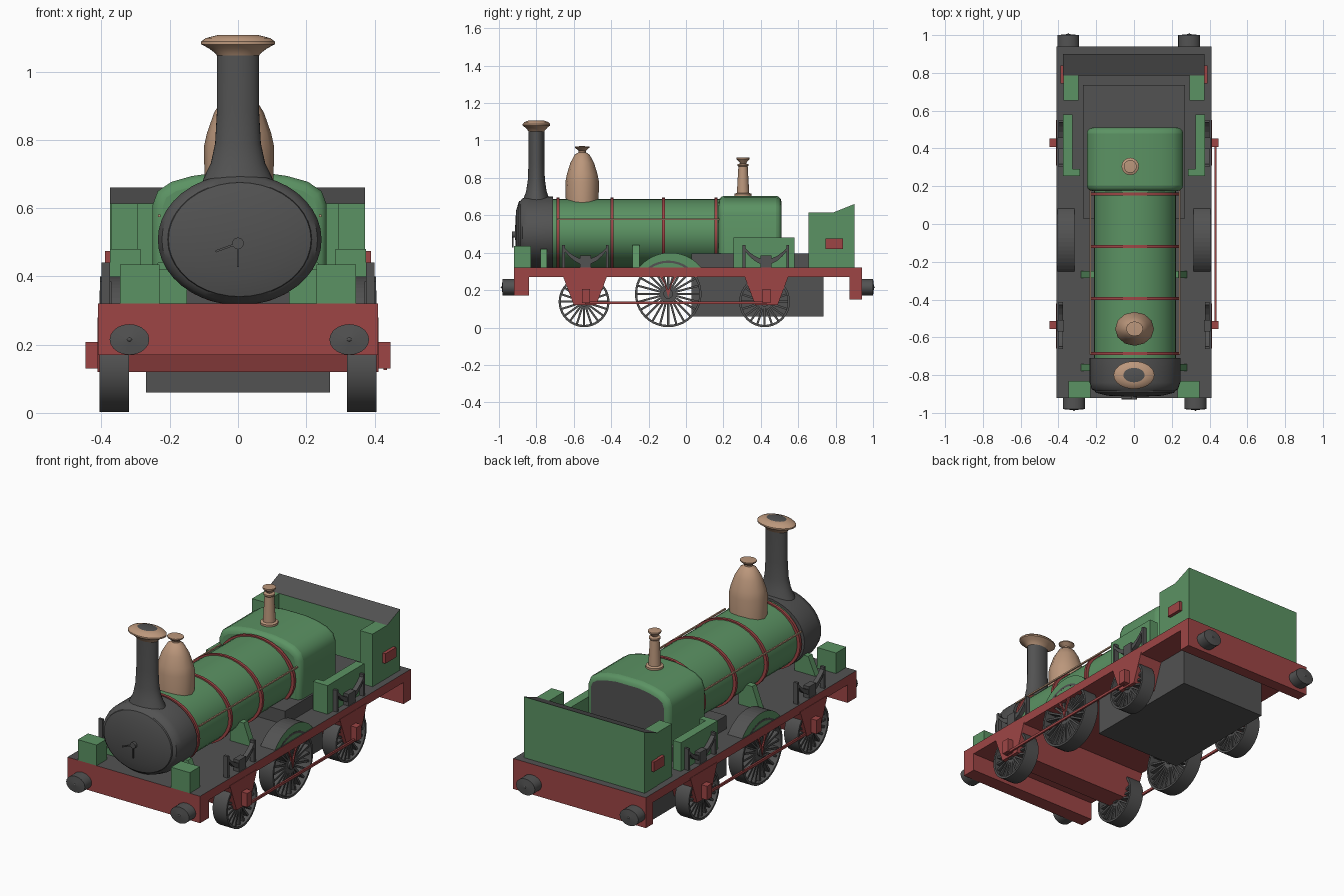
import bpy, bmesh, math
from mathutils import Matrix, Vector

if "Cube" in bpy.data.objects:
    bpy.data.objects.remove(bpy.data.objects["Cube"])


def material(name, rgb):
    m = bpy.data.materials.new(name)
    m.use_nodes = True
    m.diffuse_color = (*rgb, 1)
    m.node_tree.nodes["Principled BSDF"].inputs["Base Color"].default_value = (*rgb, 1)
    return m


GREEN = material("green paint", (0.105, 0.29, 0.125))
RED = material("red paint", (0.34, 0.06, 0.06))
GREY = material("dark grey iron", (0.085, 0.085, 0.085))
BRASS = material("pale copper", (0.5, 0.31, 0.2))


def finish(bm, name, *mats, rule=None, smooth=False):
    """Turn a bmesh into an object; rule(face) gives the material index."""
    bmesh.ops.recalc_face_normals(bm, faces=bm.faces)
    bm.normal_update()
    if rule:
        for f in bm.faces:
            f.material_index = rule(f)
    mesh = bpy.data.meshes.new(name)
    bm.to_mesh(mesh)
    bm.free()
    for m in mats:
        mesh.materials.append(m)
    ob = bpy.data.objects.new(name, mesh)
    bpy.context.scene.collection.objects.link(ob)
    if smooth:
        bpy.ops.object.select_all(action="DESELECT")
        bpy.context.view_layer.objects.active = ob
        ob.select_set(True)
        bpy.ops.object.shade_smooth_by_angle(angle=math.radians(40))
    return ob


def add_box(bm, x, y, z, turn=Matrix()):
    size = Matrix.Diagonal((x[1] - x[0], y[1] - y[0], z[1] - z[0], 1))
    mid = Matrix.Translation((sum(x) / 2, sum(y) / 2, sum(z) / 2))
    bmesh.ops.create_cube(bm, size=1, matrix=turn @ mid @ size)


def box(name, mat, x, y, z, **kw):
    bm = bmesh.new()
    add_box(bm, x, y, z)
    return finish(bm, name, *(mat if isinstance(mat, tuple) else (mat,)), **kw)


def prism(name, mats, points, span, axis="x", **kw):
    """Extrude an outline in (y, z) along x, or in (x, z) along y."""
    bm = bmesh.new()
    place = (lambda a, b, s: (s, a, b)) if axis == "x" else (lambda a, b, s: (a, s, b))
    face = bm.faces.new([bm.verts.new(place(a, b, span[0])) for a, b in points])
    out = bmesh.ops.extrude_face_region(bm, geom=[face])["geom"]
    shift = Vector(place(0, 0, span[1] - span[0]))
    bmesh.ops.translate(bm, vec=shift, verts=[v for v in out if isinstance(v, bmesh.types.BMVert)])
    return finish(bm, name, *mats, **kw)


def add_lathe(bm, profile, steps, matrix, closed=False):
    """Spin (radius, height) points round z, then place them by matrix."""
    tmp = bmesh.new()
    vs = [tmp.verts.new((r, 0, h)) for r, h in profile]
    edges = [tmp.edges.new(p) for p in zip(vs, vs[1:])]
    if closed:
        edges.append(tmp.edges.new((vs[-1], vs[0])))
    bmesh.ops.spin(tmp, geom=vs + edges, axis=(0, 0, 1), cent=(0, 0, 0),
                   angle=math.tau, steps=steps, use_duplicate=False)
    bmesh.ops.remove_doubles(tmp, verts=tmp.verts, dist=0.0002)
    bmesh.ops.transform(tmp, matrix=matrix, verts=tmp.verts)
    mesh = bpy.data.meshes.new("temporary")
    tmp.to_mesh(mesh)
    tmp.free()
    bm.from_mesh(mesh)
    bpy.data.meshes.remove(mesh)


def lathe(name, mats, profile, matrix, steps=32, closed=False, **kw):
    bm = bmesh.new()
    add_lathe(bm, profile, steps, matrix, closed)
    return finish(bm, name, *mats, smooth=True, **kw)


def along_y(x, z, rx=1, rz=1):
    """Lathe height runs along +y, with an elliptical section."""
    return Matrix.Translation((x, 0, z)) @ Matrix.Diagonal((rx, 1, rz, 1)) @ Matrix.Rotation(-math.pi / 2, 4, "X")


def upright(x, y, rx=1, ry=1):
    return Matrix.Translation((x, y, 0)) @ Matrix.Diagonal((rx, ry, 1, 1))


# Frame: footplate, buffer beams, axle guides
top_grey = lambda f: int(f.normal.z > 0.5)
box("footplate", (RED, GREY), (-.41, .41), (-.92, .94), (.27, .32), rule=top_grey)
box("front_beam", RED, (-.41, .41), (-.92, -.84), (.17, .28))
box("rear_beam", RED, (-.41, .41), (.875, .94), (.15, .28))
for label, y in (("front", -.54), ("rear", .43)):
    prism(label + "_axle_guide", (RED,), [(y - .12, .28), (y + .12, .28), (y + .06, .12), (y - .06, .12)], (-.412, .412))
box("ash_pan", GREY, (-.27, .27), (.03, .735), (.06, .395))

# Boiler, bands and smokebox, all slightly wide ovals
MX, MZ = .005, .505
lathe("boiler", (GREEN,), [(1, -.72), (1, .2)], along_y(MX, MZ, .218, .183))
for i, y in enumerate((-.685, -.395, -.12, .16)):
    lathe(f"boiler_band_{i + 1}", (RED,), [(.9, y - .008), (1, y - .008), (1, y + .008), (.9, y + .008)],
          along_y(MX, MZ, .236, .19), closed=True)
lathe("smokebox", (GREY,), [(0, -.915), (.6, -.909), (.87, -.893), (.88, -.885), (.95, -.875), (1, -.84), (1, -.71), (0, -.71)],
      along_y(MX, MZ + .003, .24, .192), steps=40)
lathe("door_knob", (GREY,), [(0, -.93), (.017, -.93), (.017, -.9)], along_y(0, .497), steps=12)
for i, angle in enumerate((-70, 0)):
    bm = bmesh.new()
    turn = Matrix.Translation((0, 0, .497)) @ Matrix.Rotation(math.radians(-angle), 4, "Y")
    add_box(bm, (-.003, .003), (-.93, -.922), (-.07, 0), turn)
    finish(bm, f"door_handle_{i + 1}", GREY)

# Firebox with a rounded crown and an iron back plate
half = [(.255, .32), (.255, .61), (.24, .65), (.2, .677), (.14, .694), (.07, .704)]
outline = [(x + MX, z) for x, z in half] + [(MX - x, z) for x, z in reversed(half)]
firebox = prism("firebox", (GREEN, GREY), outline, (.175, .51), axis="y",
                rule=lambda f: int(f.normal.y > .8), smooth=True)
bevel = firebox.modifiers.new("rounded ends", "BEVEL")
bevel.width, bevel.segments, bevel.material = .03, 3, 0
bevel.angle_limit = math.radians(50)

# Chimney, dome and safety valve
lathe("chimney", (GREY,), [(.115, .64), (.1, .69), (.08, .73), (.067, .79), (.062, .88), (.062, 1.055)], upright(0, -.8, 1, .68))
lathe("chimney_cap", (BRASS, GREY),
      [(.06, 1.045), (.068, 1.055), (.085, 1.068), (.108, 1.08), (.108, 1.088), (.095, 1.098), (.056, 1.108), (0, 1.106)],
      upright(0, -.8, 1, .68), rule=lambda f: int(f.calc_center_median().z > 1.1055))
lathe("steam_dome", (BRASS,),
      [(.1, .64), (.103, .78), (.094, .82), (.073, .88), (.045, .925), (.022, .937), (.022, .945), (.045, .962), (.045, .968), (0, .97)],
      upright(.003, -.555, 1, .87), steps=12)
lathe("safety_valve", (BRASS,),
      [(.046, .69), (.046, .715), (.033, .72), (.025, .86), (.03, .865), (.03, .873), (.015, .878), (.034, .9), (.034, .908), (0, .91)],
      upright(-.02, .305), steps=16)

# Buffers
for end, y, xs in (("front", -.92, (-.318, .326)), ("rear", .94, (-.348, .292))):
    out = math.copysign(1, y)
    for side, x in zip(("right", "left"), xs):
        lathe(f"{end}_{side}_buffer", (GREY,), [(1, y - .01 * out), (1, y + .06 * out), (.12, y + .065 * out), (0, y + .072 * out)],
              along_y(x, .215, .058, .045), steps=20)


def wheel(name, s, y, radius, spokes):
    """Tyre, hub and slim spokes, axle along x."""
    bm = bmesh.new()
    turn = Matrix.Translation((s * .363, y, radius + .002)) @ Matrix.Rotation(math.pi / 2, 4, "Y")
    r = radius - .012
    add_lathe(bm, [(radius, -.043), (radius, .043), (r, .043), (r, -.043)], 40, turn, closed=True)
    add_lathe(bm, [(0, -.04), (.026, -.04), (.026, .04), (0, .04)], 16, turn)
    for k in range(spokes):
        spin = Matrix.Rotation(math.tau * k / spokes, 4, "Z")
        add_box(bm, (.02, r + .003), (-.0055, .0055), (-.03, .03), turn @ spin)
    finish(bm, name, GREY, smooth=True)


# Everything that repeats on both sides
for s, side in ((1, "left"), (-1, "right")):
    span = lambda a, b: tuple(sorted((s * a, s * b)))
    wheel(side + "_front_wheel", s, -.545, .136, 20)
    wheel(side + "_driving_wheel", s, -.095, .178, 24)
    wheel(side + "_rear_wheel", s, .42, .136, 20)
    rod_x = span(.427, .437) if s > 0 else span(.4, .41)
    box(side + "_coupling_rod", RED, rod_x, (-.54, .43), (.126, .14))
    for label, y in (("front", -.535), ("rear", .43)):
        box(f"{side}_{label}_crank_block", RED, span(.405, .447), (y - .022, y + .022), (.13, .207))
        # Crescent leaf spring with its buckle
        c = y - .003
        top = [(c + .12 * t / 4, .365 + .07 * (t / 4) ** 2) for t in range(-4, 5)]
        low = [(c + .12 * t / 4, .335 + .085 * (t / 4) ** 2) for t in range(4, -5, -1)]
        prism(f"{side}_{label}_spring", (GREY,), top + low, span(.375, .4))
        box(f"{side}_{label}_spring_buckle", GREY, span(.37, .405), (c - .03, c + .03), (.32, .385))
        for d in (-.117, .117):
            box(f"{side}_{label}_spring_hanger", GREY, span(.375, .4), (c + d - .007, c + d + .007), (.32, .44))
    for d in (-1, 1):
        prism(side + "_driving_guide", (RED,), [(-.095 + d * .05, .28), (-.095 + d * .033, .28), (-.095, .16), (-.095, .2)], span(.398, .408))
    # Wheel splasher, green face with an iron rim
    arc = [(-.085 + .215 * math.cos(math.radians(a)), .185 + .215 * math.sin(math.radians(a))) for a in range(39, 142, 6)]
    prism(side + "_splasher", (GREY, GREEN), arc, span(.315, .405), rule=lambda f: int(abs(f.normal.x) > .9))
    # Boxes, brackets and sheets on the footplate
    box(side + "_sand_box", GREEN, span(.23, .346), (-.92, -.83), (.32, .435))
    for label, y, h in (("smokebox", -.76, .42), ("boiler", -.267, .44)):
        prism(f"{side}_{label}_bracket", (GREEN,), [(s * .15, .32), (s * .28, .32), (s * .235, h), (s * .15, h)], (y - .018, y + .018), axis="y")
    box(side + "_cab_sheet", GREEN, span(.325, .375), (.255, .58), (.32, .48))
    box(side + "_cab_sheet_return", GREEN, span(.285, .33), (.255, .29), (.32, .48))
    box(side + "_bunker_post", GREEN, span(.295, .372), (.655, .79), (.32, .614))
    box(side + "_bunker_plate", RED, span(.365, .39), (.745, .84), (.42, .475))
    box(side + "_handrail", BRASS, span(.232 + MX * s, .24 + MX * s), (-.69, .19), (.574, .582))

# Rear bunker with a sloping iron lid
prism("rear_bunker", (GREEN, GREY), [(.785, .32), (.9, .32), (.9, .66), (.785, .614)], (-.375, .372), rule=top_grey)
